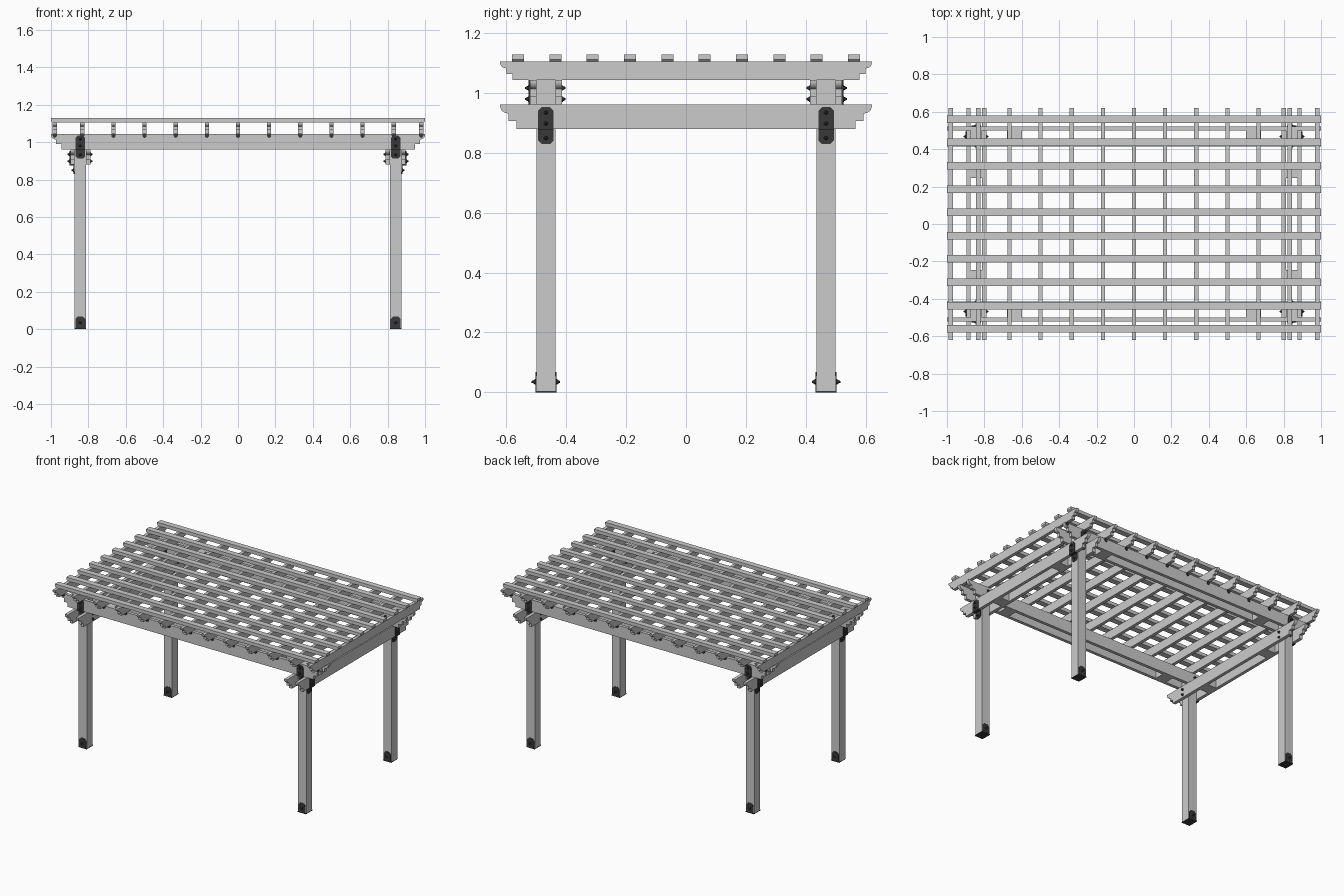
import bpy, bmesh, math
from mathutils import Vector, Matrix

if "Cube" in bpy.data.objects:
    bpy.data.objects.remove(bpy.data.objects["Cube"])

dark = bpy.data.materials.new("dark_metal")
dark.diffuse_color = (0.04, 0.04, 0.04, 1)
dark.use_nodes = True
dark.node_tree.nodes["Principled BSDF"].inputs["Base Color"].default_value = dark.diffuse_color


def finish(name, bm, mat=None):
    bmesh.ops.recalc_face_normals(bm, faces=bm.faces)
    me = bpy.data.meshes.new(name)
    bm.to_mesh(me)
    bm.free()
    if mat:
        me.materials.append(mat)
    ob = bpy.data.objects.new(name, me)
    bpy.context.collection.objects.link(ob)
    return ob


def prism(name, pts, axis, c, t, mat=None):
    """Extrude a (u, z) profile; u runs along axis, thickness t centred on c across it."""
    bm = bmesh.new()

    def ring(o):
        return [bm.verts.new((u, o, z) if axis == 'x' else (o, u, z)) for u, z in pts]
    a, b = ring(c - t / 2), ring(c + t / 2)
    bm.faces.new(a)
    bm.faces.new(b)
    n = len(pts)
    for i in range(n):
        j = (i + 1) % n
        bm.faces.new((a[i], a[j], b[j], b[i]))
    return finish(name, bm, mat)


def box(name, x0, x1, y0, y1, z0, z1, mat=None):
    pts = [(x0, z0), (x1, z0), (x1, z1), (x0, z1)]
    return prism(name, pts, 'x', (y0 + y1) / 2, abs(y1 - y0), mat)


def beam(name, axis, c, half, z0, z1, t=0.022):
    """Beam with a rounded nose and two steps at each end."""
    s = (z1 - z0) / 0.082
    end = [(half, z1)]
    for i in range(7):
        a = math.radians(15 * i)
        end.append((half - s * 0.028 * (1 - math.cos(a)), z1 - s * (0.006 + 0.024 * math.sin(a))))
    end += [(half - s * 0.028, z1 - s * 0.055), (half - s * 0.055, z1 - s * 0.055), (half - s * 0.055, z0)]
    return prism(name, end + [(-u, z) for u, z in reversed(end)], axis, c, t)


def bolt(name, pos, direction):
    bm = bmesh.new()
    q = Vector(direction).to_track_quat('Z', 'Y').to_matrix().to_4x4()
    bmesh.ops.create_cone(bm, cap_ends=True, segments=12, radius1=0.009, radius2=0.009, depth=0.003,
                          matrix=Matrix.Translation((0, 0, 0.0015)))
    bmesh.ops.create_cone(bm, cap_ends=True, segments=6, radius1=0.007, radius2=0.003, depth=0.009,
                          matrix=Matrix.Translation((0, 0, 0.0075)))
    bmesh.ops.transform(bm, matrix=Matrix.Translation(pos) @ q, verts=bm.verts)
    finish(name, bm, dark)


def clipped(c, w, z0, z1, k, top):
    """Plate outline with clipped corners at the top or the bottom."""
    if top:
        return [(c - w, z0), (c + w, z0), (c + w, z1 - k), (c + w - k, z1), (c - w + k, z1), (c - w, z1 - k)]
    return [(c - w, z1), (c + w, z1), (c + w, z0 + k), (c + w - k, z0), (c - w + k, z0), (c - w, z0 + k)]


PX, PY, H, T = 0.843, 0.468, 0.0315, 0.022
LOW, MID, TOP, ROOF = 0.88, 0.962, 1.044, 1.105
PT = 0.004

# double beams, lower pair along y and upper pair along x
for s in (-1, 1):
    for k in (-1, 1):
        beam("lower_beam", 'y', s * PX + k * (H + T / 2), 0.621, LOW, MID)
        beam("upper_beam", 'x', s * PY + k * (H + T / 2), 1.0, MID, TOP)


def connector(axis, u, c, s, z):
    """Stepped plate on the outer beam face and the post below, with bolts. z = beam bottom."""
    def place(a, d, zz):
        return (a, d, zz) if axis == 'x' else (d, a, zz)
    out = place(0, s, 0)
    inn = place(0, -s, 0)
    face, post = c + s * (H + T), c + s * H
    prism("beam_plate", clipped(u, 0.026, z - PT, z + 0.073, 0.012, True), axis, face + s * PT / 2, PT, dark)
    prism("post_plate", clipped(u, 0.026, z - 0.05, z, 0.012, False), axis, post + s * PT / 2, PT, dark)
    prism("plate_ledge", [(u - 0.026, z - PT), (u + 0.026, z - PT), (u + 0.026, z), (u - 0.026, z)],
          axis, post + s * (T + PT) / 2, T + PT, dark)
    for dz in (0.018, 0.055):
        bolt("outer_bolt", place(u, face + s * PT, z + dz), out)
        bolt("inner_bolt", place(u, c - s * (H + T), z + dz), inn)
    bolt("post_bolt", place(u, post + s * PT, z - 0.03), out)


for sx in (-1, 1):
    for sy in (-1, 1):
        x, y = sx * PX, sy * PY
        # post and its base shoe
        box("post", x - H, x + H, y - H, y + H, 0.004, TOP)
        box("post_base", x - H, x + H, y - H - PT, y + H + PT, 0, 0.006, dark)
        for k in (-1, 1):
            prism("base_plate", clipped(x, 0.027, 0, 0.068, 0.014, True), 'x', y + k * (H + PT / 2), PT, dark)
            bolt("base_bolt", (x, y + k * (H + PT), 0.035), (0, k, 0))
        # beam to post connectors
        connector('x', x, y, sy, MID)
        connector('y', y, x, sx, LOW)
        # spacer blocks between the paired beams
        bx, by = sx * 0.64, sy * 0.285
        box("upper_spacer", bx - 0.04, bx + 0.04, y - H, y + H, MID, TOP)
        box("lower_spacer", x - H, x + H, by - 0.04, by + 0.04, LOW, MID)

# rafters with small ties on the outer beam faces
for i in range(-6, 7):
    x = max(-0.98, min(0.98, i * 0.1665))
    beam("rafter", 'y', x, 0.621, TOP, ROOF)
    for s in (-1, 1):
        pts = [(x - 0.011, TOP + 0.004), (x + 0.011, TOP + 0.004)]
        pts += [(x + 0.011 * math.cos(math.radians(a)), 1.034 - 0.011 * math.sin(math.radians(a)))
                for a in range(0, 181, 30)]
        prism("rafter_tie", pts, 'x', s * (PY + H + T + PT / 2), PT, dark)

# roof slats with chamfered lower ends
for i in range(10):
    y = (i - 4.5) * 0.1247
    end = [(1.0, 1.129), (1.0, 1.113), (0.992, ROOF)]
    prism("roof_slat", end + [(-u, z) for u, z in reversed(end)], 'x', y, 0.04)
